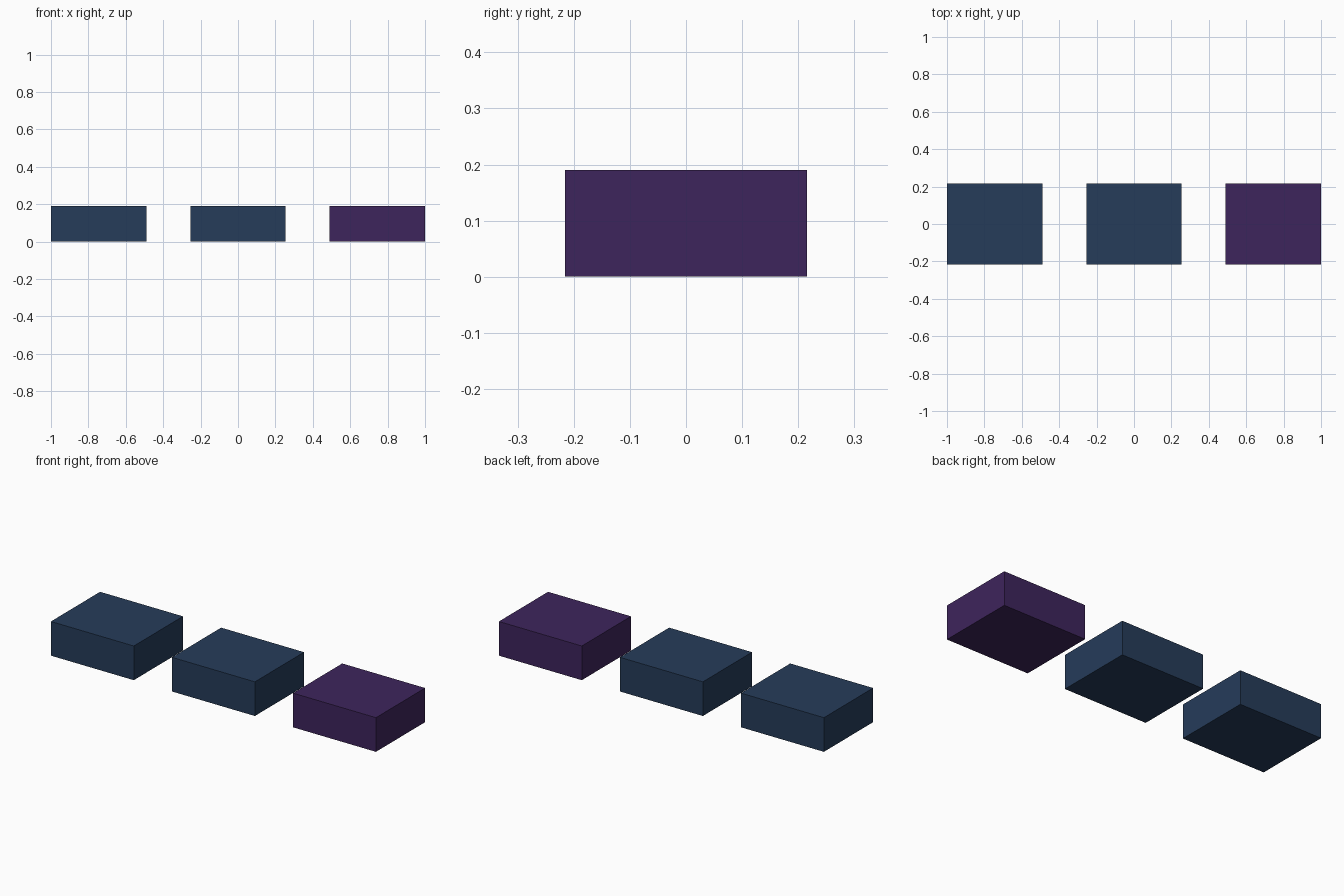
import bpy

if "Cube" in bpy.data.objects:
    bpy.data.objects.remove(bpy.data.objects["Cube"])

W, D, H = 0.51, 0.432, 0.19   # block size
SPACING = 0.745               # distance between block centres


def material(name, color):
    mat = bpy.data.materials.new(name)
    mat.diffuse_color = (*color, 1.0)
    mat.use_nodes = True
    mat.node_tree.nodes["Principled BSDF"].inputs["Base Color"].default_value = mat.diffuse_color
    return mat


def block(name, x, mat):
    bpy.ops.mesh.primitive_cube_add(size=1, location=(x, 0, H / 2))
    ob = bpy.context.object
    ob.name = name
    ob.scale = (W, D, H)
    bpy.ops.object.transform_apply(location=False, rotation=False, scale=True)
    ob.data.materials.append(mat)


navy = material("navy", (0.019, 0.045, 0.102))
purple = material("purple", (0.048, 0.018, 0.107))

# Row of three separate blocks, the right one purple
for name, i, mat in (("left_block", -1, navy),
                     ("middle_block", 0, navy),
                     ("right_block", 1, purple)):
    block(name, i * SPACING, mat)
